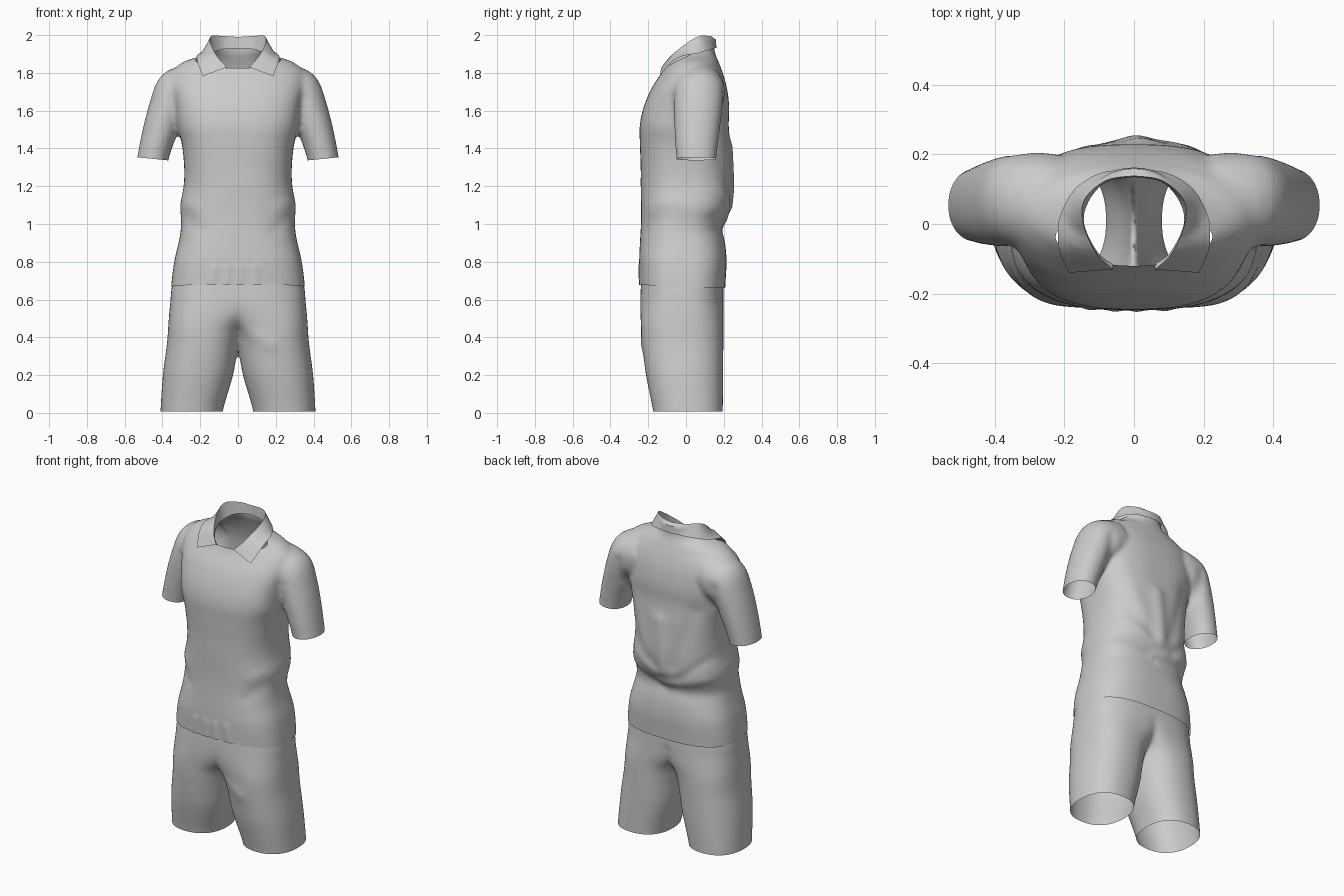
import bpy
import bmesh
from math import cos, sin, pi, radians, exp
from mathutils import Vector
from mathutils.bvhtree import BVHTree

if "Cube" in bpy.data.objects:
    bpy.data.objects.remove(bpy.data.objects["Cube"])

fabric = bpy.data.materials.new("grey fabric")
fabric.use_nodes = True
GREY = (0.6, 0.6, 0.6, 1)
fabric.diffuse_color = GREY
fabric.node_tree.nodes["Principled BSDF"].inputs["Base Color"].default_value = GREY


def spline(rows, steps):
    """Smooth curve through tuples of numbers."""
    out = []
    for i in range(len(rows) - 1):
        quad = [rows[max(0, min(len(rows) - 1, i + k))] for k in (-1, 0, 1, 2)]
        for s in range(steps):
            t = s / steps
            out.append(tuple(
                0.5 * (2 * b + (c - a) * t + (2 * a - 5 * b + 4 * c - d) * t ** 2
                       + (3 * b - a - 3 * c + d) * t ** 3)
                for a, b, c, d in zip(*quad)))
    return out + [tuple(rows[-1])]


def power(v, e):
    return (abs(v) ** (2 / e)) * (1 if v >= 0 else -1)


def loft(bm, rows, side=1, sides=48):
    """Closed tube through rings (cx, cz, tilt, rx, y_front, y_back, squareness)."""
    rings = []
    for cx, cz, tilt, rx, yf, yb, e in spline(rows, 4):
        ring = []
        for k in range(sides):
            a = 2 * pi * k / sides
            u = rx * power(cos(a), e)
            y = (yf + yb) / 2 + (yb - yf) / 2 * power(sin(a), e)
            x = cx + u * cos(radians(tilt))
            ring.append(bm.verts.new((side * x, y, cz + u * sin(radians(tilt)))))
        rings.append(ring)
    faces = [bm.faces.new(rings[0]), bm.faces.new(rings[-1])]
    for r, q in zip(rings, rings[1:]):
        for k in range(sides):
            n = (k + 1) % sides
            faces.append(bm.faces.new((r[k], r[n], q[n], q[k])))
    bmesh.ops.recalc_face_normals(bm, faces=faces)


def make_object(name, bm):
    mesh = bpy.data.meshes.new(name)
    bm.to_mesh(mesh)
    bm.free()
    mesh.materials.append(fabric)
    obj = bpy.data.objects.new(name, mesh)
    bpy.context.collection.objects.link(obj)
    return obj


def fuse(obj):
    """Blend overlapping tubes into one smooth skin and return it as a bmesh."""
    remesh = obj.modifiers.new("blend", 'REMESH')
    remesh.mode = 'VOXEL'
    remesh.voxel_size = 0.011
    soften = obj.modifiers.new("soften", 'SMOOTH')
    soften.factor, soften.iterations = 0.5, 14
    bpy.context.view_layer.update()
    result = obj.evaluated_get(bpy.context.evaluated_depsgraph_get())
    bm = bmesh.new()
    bm.from_mesh(result.to_mesh())
    result.to_mesh_clear()
    obj.modifiers.clear()
    return bm


def cut(bm, point, normal, where=lambda c: True):
    """Trim away everything beyond a plane, within a region."""
    faces = [f for f in bm.faces if where(f.calc_center_median())]
    geom = set(faces)
    for f in faces:
        geom.update(f.verts)
        geom.update(f.edges)
    bmesh.ops.bisect_plane(bm, geom=list(geom), plane_co=point, plane_no=normal, clear_outer=True)


def add_folds(bm, folds):
    """Raise or sink cloth along segments (side, x1, z1, x2, z2, width, height)."""
    bm.normal_update()
    moves = []
    for v in bm.verts:
        p, h = Vector((v.co.x, v.co.z)), 0
        for side, x1, z1, x2, z2, width, height in folds:
            a, d = Vector((x1, z1)), Vector((x2 - x1, z2 - z1))
            t = max(0, min(1, (p - a).dot(d) / d.length_squared))
            gap = (p - a - d * t).length / width
            if gap < 3:
                h += height * exp(-gap * gap) * max(0, v.normal.y * side)
        moves.append(v.normal * h)
    for v, m in zip(bm.verts, moves):
        v.co += m


def finish(obj, bm):
    bm.to_mesh(obj.data)
    bm.free()
    smooth(obj)


def smooth(obj):
    bpy.ops.object.select_all(action='DESELECT')
    obj.select_set(True)
    bpy.context.view_layer.objects.active = obj
    bpy.ops.object.shade_smooth_by_angle(angle=radians(50))


FRONT, BACK = -1, 1

# Shirt body: (height, half width, front, back, squareness)
body = [(.56, .356, -.24, .205, 2.8), (.67, .354, -.244, .208, 2.8), (.8, .338, -.248, .215, 2.8),
        (.9, .315, -.244, .207, 2.6), (.97, .303, -.24, .192, 2.5), (1.03, .302, -.238, .213, 2.5),
        (1.1, .306, -.238, .236, 2.5), (1.2, .288, -.24, .243, 2.5), (1.3, .285, -.24, .24, 2.6),
        (1.42, .297, -.244, .234, 2.7), (1.52, .322, -.245, .226, 2.7), (1.62, .335, -.224, .229, 2.7),
        (1.72, .355, -.182, .217, 2.5), (1.79, .355, -.137, .198, 2.3), (1.835, .325, -.116, .182, 2),
        (1.865, .275, -.1, .17, 2), (1.892, .195, -.088, .158, 2), (1.93, .145, -.08, .15, 2),
        (2.05, .13, -.07, .145, 2)]
# Sleeve rings, from inside the shoulder down past the cuff
sleeve = [(.22, 1.725, 75, .13, -.07, .2, 2), (.31, 1.685, 50, .14, -.07, .207, 2.1),
          (.37, 1.605, 27, .106, -.066, .193, 2.1), (.416, 1.48, 14, .091, -.06, .176, 2.1),
          (.451, 1.345, 4, .083, -.052, .16, 2.1), (.466, 1.25, 4, .08, -.05, .157, 2.1)]
bm = bmesh.new()
loft(bm, [(0, z, 0, w, f, b, e) for z, w, f, b, e in body])
for side in (-1, 1):
    loft(bm, sleeve, side)
shirt = make_object("shirt", bm)
bm = fuse(shirt)

# Trim the hem, neckline and cuffs open
cut(bm, (0, 0, .668), (0, -.04, -1))
cut(bm, (0, -.12, 1.825), (0, -.5, 1))
for side in (-1, 1):
    cut(bm, (side * .45, 0, 1.345), (side * .1, 0, -1),
        lambda c: c.x * side > .33 and 1.1 < c.z < 1.46)

# Shirt creases: waist, back drape, armpits and gathers over the waistband
folds = [(BACK, 0, 1.1, .02, 1.4, .045, .012), (BACK, -.25, 1.07, .02, 1.01, .03, .008),
         (BACK, .02, .99, .26, 1.03, .03, -.008), (BACK, .05, 1.12, .24, 1.3, .04, -.006),
         (BACK, -.08, 1.15, -.2, 1.5, .045, -.007), (BACK, .12, 1.2, .24, 1.55, .045, .005),
         (BACK, -.1, 1.06, -.26, 1.2, .03, -.007), (BACK, .06, 1.08, .25, 1.18, .03, .006)]
for s in (-1, 1):
    folds += [(FRONT, s * .33, 1.55, s * .35, 1.66, .03, -.006),
              (BACK, s * .32, 1.55, s * .33, 1.68, .035, -.009),
              (FRONT, s * .2, .97, s * .3, 1.05, .035, -.005),
              (FRONT, s * .22, 1.08, s * .3, 1.13, .035, .004)]
folds += [(FRONT, x, .68, x * .9, .77, .02, .005) for x in (-.14, -.06, .01, .1)]
add_folds(bm, folds)
shirt_surface = BVHTree.FromBMesh(bm)
finish(shirt, bm)

# Shorts: two legs that each widen into the whole hip section
leg = [(.25, -.08, 0, .165, -.165, .193, 2.3), (.244, .02, 0, .166, -.176, .195, 2.3),
       (.212, .2, 0, .186, -.212, .197, 2.3), (.187, .36, 0, .19, -.232, .198, 2.3),
       (.168, .45, 0, .202, -.238, .198, 2.4), (.12, .52, 0, .245, -.241, .198, 2.5),
       (.055, .59, 0, .303, -.242, .198, 2.6), (0, .67, 0, .35, -.239, .198, 2.7),
       (0, .8, 0, .312, -.225, .185, 2.6), (0, .86, 0, .305, -.22, .18, 2.6)]
bm = bmesh.new()
for side in (-1, 1):
    loft(bm, leg, side)
shorts = make_object("shorts", bm)
bm = fuse(shorts)
cut(bm, (0, 0, .008), (0, 0, -1))
cut(bm, (0, 0, .78), (0, 0, 1))
add_folds(bm, [(FRONT, .03, .45, .17, .36, .04, .006), (BACK, 0, .45, 0, .58, .035, -.005)])
finish(shorts, bm)

# Collar: stand, fold and turned-down flap, each curve from centre back to front
stand = [(0, .135, 1.93), (.08, .12, 1.925), (.13, .065, 1.905), (.143, 0, 1.875),
         (.105, -.08, 1.84), (.06, -.115, 1.822)]
fold = [(0, .138, 1.99), (.08, .125, 1.995), (.142, .07, 1.995), (.145, 0, 1.955),
        (.108, -.085, 1.885), (.06, -.13, 1.83)]
flap = [(0, .152, 1.93), (.09, .148, 1.93), (.17, .1, 1.915), (.21, .02, 1.888),
        (.208, -.06, 1.845), (.187, -.14, 1.782)]
bm = bmesh.new()
curves = [spline(c, 6) for c in (stand, fold, flap)]
for side in (-1, 1):
    columns = []
    for base, top, edge in zip(*curves):
        base, top, edge = Vector(base), Vector(top), Vector(edge)
        column = [base, top] + [top.lerp(edge, k / 4) for k in (1, 2, 3, 4)]
        for k in (2, 3, 4, 5):
            spot, normal, _, _ = shirt_surface.find_nearest(column[k])
            lift = (column[k] - spot).dot(normal)
            if lift < .012:
                column[k] = column[k] + normal * (.012 - lift)
        columns.append([bm.verts.new((side * p.x, p.y, p.z)) for p in column])
    for c, d in zip(columns, columns[1:]):
        for k in range(len(c) - 1):
            quad = (c[k], d[k], d[k + 1], c[k + 1])
            bm.faces.new(quad if side > 0 else quad[::-1])
bmesh.ops.remove_doubles(bm, verts=bm.verts, dist=.002)
bmesh.ops.recalc_face_normals(bm, faces=bm.faces)
smooth(make_object("collar", bm))
